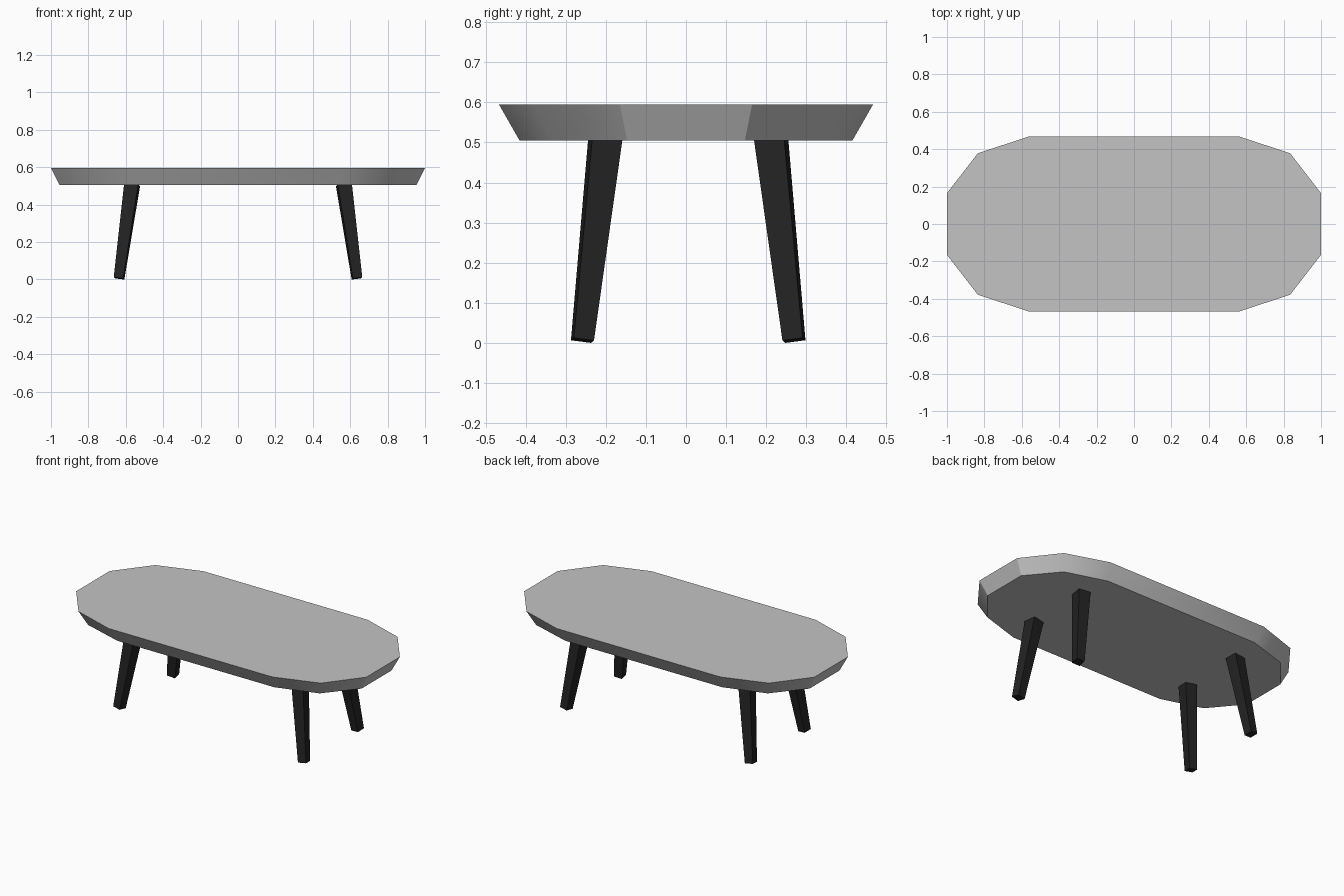
import bpy, bmesh, math
from mathutils import Vector, Matrix

if "Cube" in bpy.data.objects:
    bpy.data.objects.remove(bpy.data.objects["Cube"])


def material(name, value):
    m = bpy.data.materials.new(name)
    m.diffuse_color = (value, value, value, 1)
    m.use_nodes = True
    m.node_tree.nodes["Principled BSDF"].inputs["Base Color"].default_value = m.diffuse_color
    return m


def make_object(name, bm, mat):
    bmesh.ops.recalc_face_normals(bm, faces=bm.faces)
    mesh = bpy.data.meshes.new(name)
    bm.to_mesh(mesh)
    bm.free()
    mesh.materials.append(mat)
    ob = bpy.data.objects.new(name, mesh)
    bpy.context.collection.objects.link(ob)
    return ob


grey = material("light grey top", 0.55)
black = material("black legs", 0.016)

# Tabletop: twelve-sided outline, undercut towards the bottom
corner = [(1.0, 0.165), (0.835, 0.378), (0.565, 0.467)]
half = corner + [(-x, y) for x, y in reversed(corner)]
outline = half + [(-x, -y) for x, y in half]
bm = bmesh.new()
top = [bm.verts.new((x, y, 0.595)) for x, y in outline]
bottom = [bm.verts.new((x * 0.955, y * 0.89, 0.505)) for x, y in outline]
bm.faces.new(top)
bm.faces.new(bottom[::-1])
n = len(outline)
for i in range(n):
    j = (i + 1) % n
    bm.faces.new((bottom[i], bottom[j], top[j], top[i]))
tabletop = make_object("tabletop", bm, grey)

# Shade the gentle bends of the rim smooth
bpy.context.view_layer.objects.active = tabletop
tabletop.select_set(True)
bpy.ops.object.shade_smooth_by_angle(angle=math.radians(31))
tabletop.select_set(False)


# Legs: tapered square bars, splayed outwards and slightly twisted
def leg(name, sx, sy):
    foot = Vector((0.636, -0.264, 0.006))
    head = Vector((0.566, -0.207, 0.508))
    axis = head - foot
    tilt = Vector((0, 0, 1)).rotation_difference(axis).to_matrix()
    turn = tilt @ Matrix.Rotation(math.radians(8), 3, 'Z')
    bm = bmesh.new()
    bmesh.ops.create_cube(bm, size=1)
    for v in bm.verts:
        up = v.co.z > 0
        w = 0.076 if up else 0.051
        p = turn @ Vector((v.co.x * w, v.co.y * w, 0)) + (head if up else foot)
        v.co = (p.x * sx, p.y * sy + 0.0055, p.z)
    make_object(name, bm, black)


for side, sx in (("right", 1), ("left", -1)):
    for end, sy in (("front", 1), ("back", -1)):
        leg(f"{end}_{side}_leg", sx, sy)
